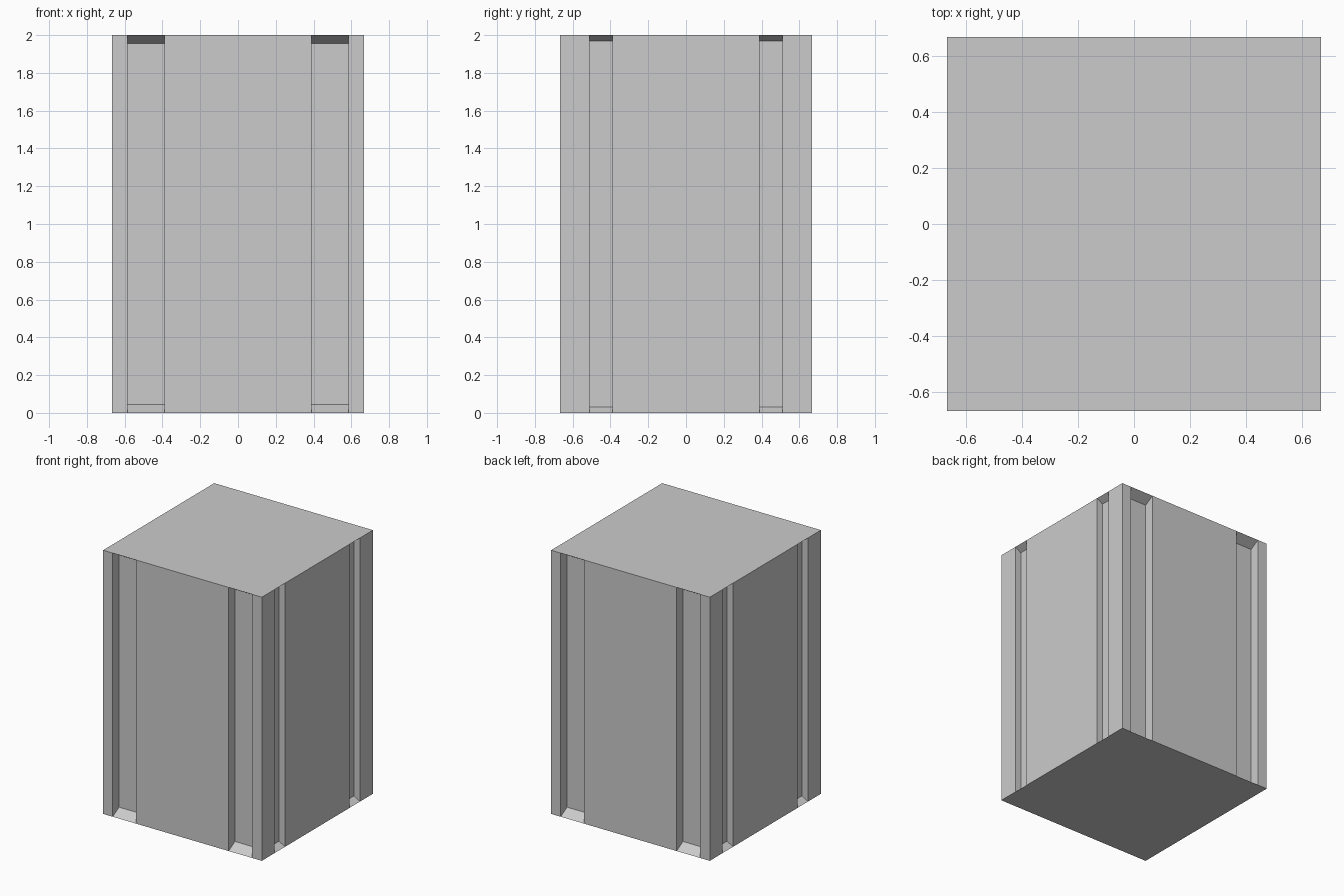
import bpy, bmesh
from mathutils import Matrix, Vector
from math import radians

if "Cube" in bpy.data.objects:
    bpy.data.objects.remove(bpy.data.objects["Cube"])

HALF, HEIGHT = 0.666, 2.0
INNER = 0.388  # groove edge nearest the middle of a side

bm = bmesh.new()
rim_low, rim_high = [], []


def face(points):
    return bm.faces.new([bm.verts.new(p) for p in points])


def side(angle, outer, depth, slope):
    """One wall with two recessed grooves whose ends slope out to the rim."""
    rot = Matrix.Rotation(radians(angle), 3, 'Z')

    def at(u, d, z):
        return rot @ Vector((u, -HALF + d, z))

    edges = [-HALF, -outer, -INNER, INNER, outer, HALF]
    rim_low.extend(at(u, 0, 0) for u in edges[:-1])
    rim_high.extend(at(u, 0, HEIGHT) for u in edges[:-1])
    groove = [(0, 0), (depth, slope), (depth, HEIGHT - slope), (0, HEIGHT)]
    for i, (a, b) in enumerate(zip(edges, edges[1:])):
        if i % 2 == 0:  # flat strip
            face([at(a, 0, 0), at(b, 0, 0), at(b, 0, HEIGHT), at(a, 0, HEIGHT)])
        else:           # groove floor, sloped ends and cheeks
            for (d0, z0), (d1, z1) in zip(groove, groove[1:]):
                face([at(a, d0, z0), at(b, d0, z0), at(b, d1, z1), at(a, d1, z1)])
            for u in (a, b):
                face([at(u, d, z) for d, z in groove])


# Front and back have wide grooves, left and right narrow ones
for angle in (0, 90, 180, 270):
    if angle % 180 == 0:
        side(angle, 0.585, 0.075, 0.044)
    else:
        side(angle, 0.511, 0.05, 0.03)

# Top and bottom caps
face(rim_high)
face(rim_low[::-1])

bmesh.ops.remove_doubles(bm, verts=bm.verts, dist=1e-4)
bmesh.ops.recalc_face_normals(bm, faces=bm.faces)
mesh = bpy.data.meshes.new("grooved_block")
bm.to_mesh(mesh)
bm.free()
bpy.context.collection.objects.link(bpy.data.objects.new("grooved_block", mesh))
